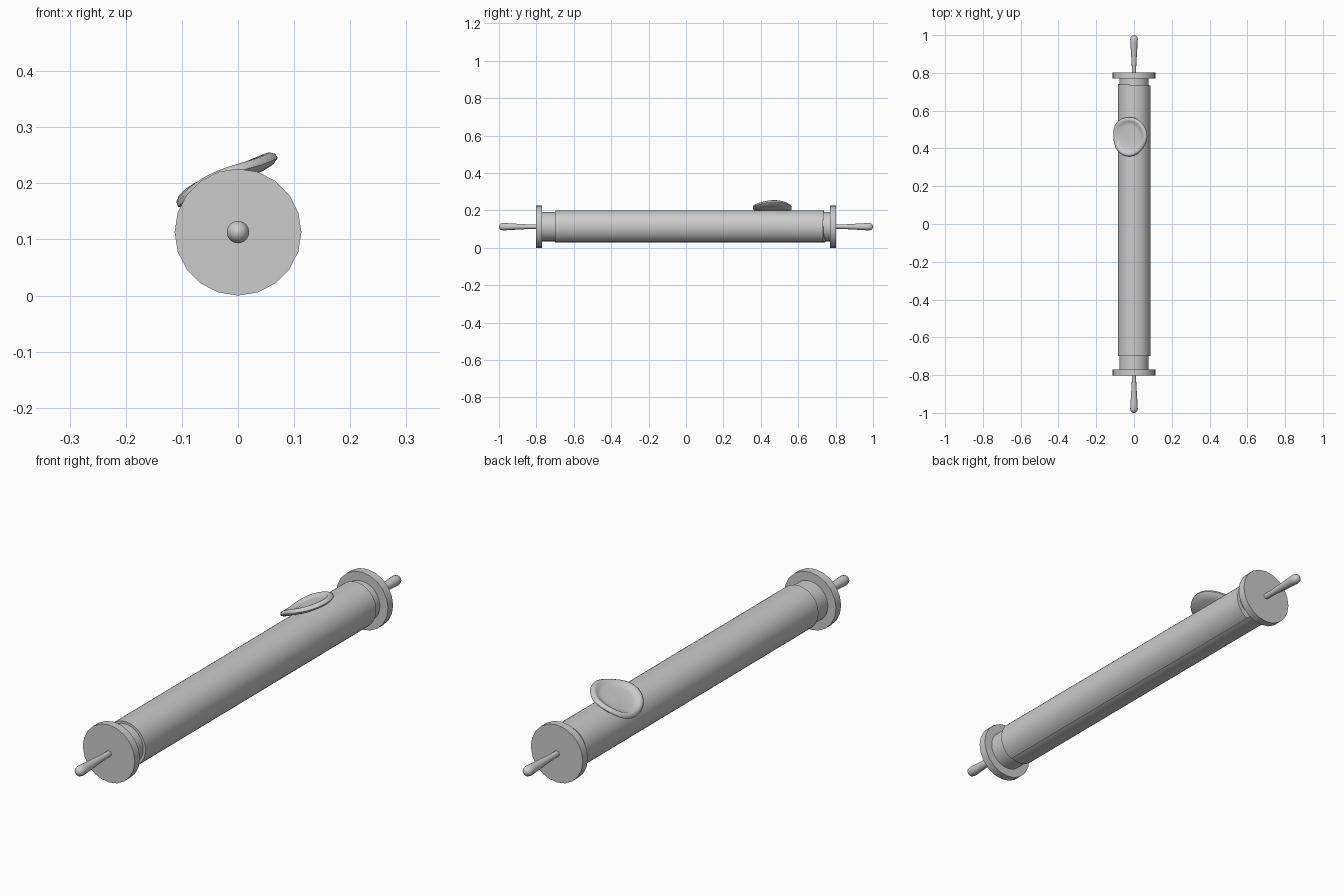
import bpy, bmesh, math
from mathutils import Matrix, Vector

if "Cube" in bpy.data.objects:
    bpy.data.objects.remove(bpy.data.objects["Cube"], do_unlink=True)

AXIS_Z = 0.113

gray = bpy.data.materials.new("plain gray")
gray.use_nodes = True
color = (0.6, 0.6, 0.6, 1)
gray.diffuse_color = color
gray.node_tree.nodes["Principled BSDF"].inputs["Base Color"].default_value = color


def finish(name, bm, angle=40):
    bmesh.ops.recalc_face_normals(bm, faces=bm.faces)
    mesh = bpy.data.meshes.new(name)
    bm.to_mesh(mesh)
    bm.free()
    ob = bpy.data.objects.new(name, mesh)
    mesh.materials.append(gray)
    bpy.context.collection.objects.link(ob)
    bpy.ops.object.select_all(action="DESELECT")
    ob.select_set(True)
    bpy.context.view_layer.objects.active = ob
    bpy.ops.object.shade_smooth_by_angle(angle=math.radians(angle))
    return ob


def loft(rings):
    """Skin closed rings of points and cap both ends."""
    bm = bmesh.new()
    loops = [[bm.verts.new(p) for p in ring] for ring in rings]
    for a, b in zip(loops, loops[1:]):
        for i in range(len(a)):
            j = (i + 1) % len(a)
            bm.faces.new((a[i], a[j], b[j], b[i]))
    bm.faces.new(loops[0])
    bm.faces.new(loops[-1])
    return bm


def lathe(name, profile, sides):
    """Turn (radius, y) pairs around the roller axis."""
    rings = []
    for r, y in profile:
        angles = [math.tau * i / sides for i in range(sides)]
        rings.append([(r * math.sin(a), y, AXIS_Z + r * math.cos(a)) for a in angles])
    return finish(name, loft(rings))


# Inner roller
lathe("roller_core", [(0.078, -0.78), (0.078, 0.78)], 32)

# End discs and flared, round-tipped handles
handle = [(0.011, 0.79), (0.012, 0.84), (0.016, 0.91), (0.019, 0.96),
          (0.02, 0.978), (0.017, 0.99), (0.01, 0.997), (0.003, 1.0)]
for label, s in (("front", -1), ("back", 1)):
    lathe(label + "_disc", [(0.113, s * 0.77), (0.113, s * 0.802)], 20)
    lathe(label + "_handle", [(r, s * y) for r, y in handle], 16)

# Rolled sheet: spiral outline with an overlapping edge underneath
STEPS = 48
START = math.radians(-65)
front, back = [], []
for i in range(STEPS + 1):
    t = i / STEPS
    a = START + math.tau * t
    r = 0.084 + 0.005 * (1 - t)
    x, z = r * math.cos(a), AXIS_Z + r * math.sin(a)
    front.append((x, -0.70, z))
    back.append((x, 0.73 + 0.015 * t, z))
finish("rolled_sheet", loft([front, back]))

# Wax seal: dished blob with a raised wavy rim, draped over the roll
seal_profile = [(0.03, -0.012), (0.07, -0.010), (0.09, -0.004), (0.101, 0.005),
                (0.100, 0.013), (0.092, 0.018), (0.083, 0.016), (0.074, 0.009),
                (0.06, 0.006), (0.02, 0.006)]
tilt = Matrix.Rotation(math.radians(-25), 4, "Y")
place = Matrix.Translation(Vector((-0.023, 0.463, 0.207))) @ tilt
rings = []
for r, z in seal_profile:
    ring = []
    for i in range(32):
        a = math.tau * i / 32
        wave = 1 + 0.02 * math.sin(3 * a + 0.6) + 0.012 * math.cos(5 * a)
        x, y = 0.98 * r * wave * math.cos(a), 1.03 * r * wave * math.sin(a)
        lift = 0.3 * r * r * math.sin(3 * a + 1) - 1.2 * x * x
        ring.append(place @ Vector((x, y, z + lift)))
    rings.append(ring)
finish("wax_seal", loft(rings), 60)
